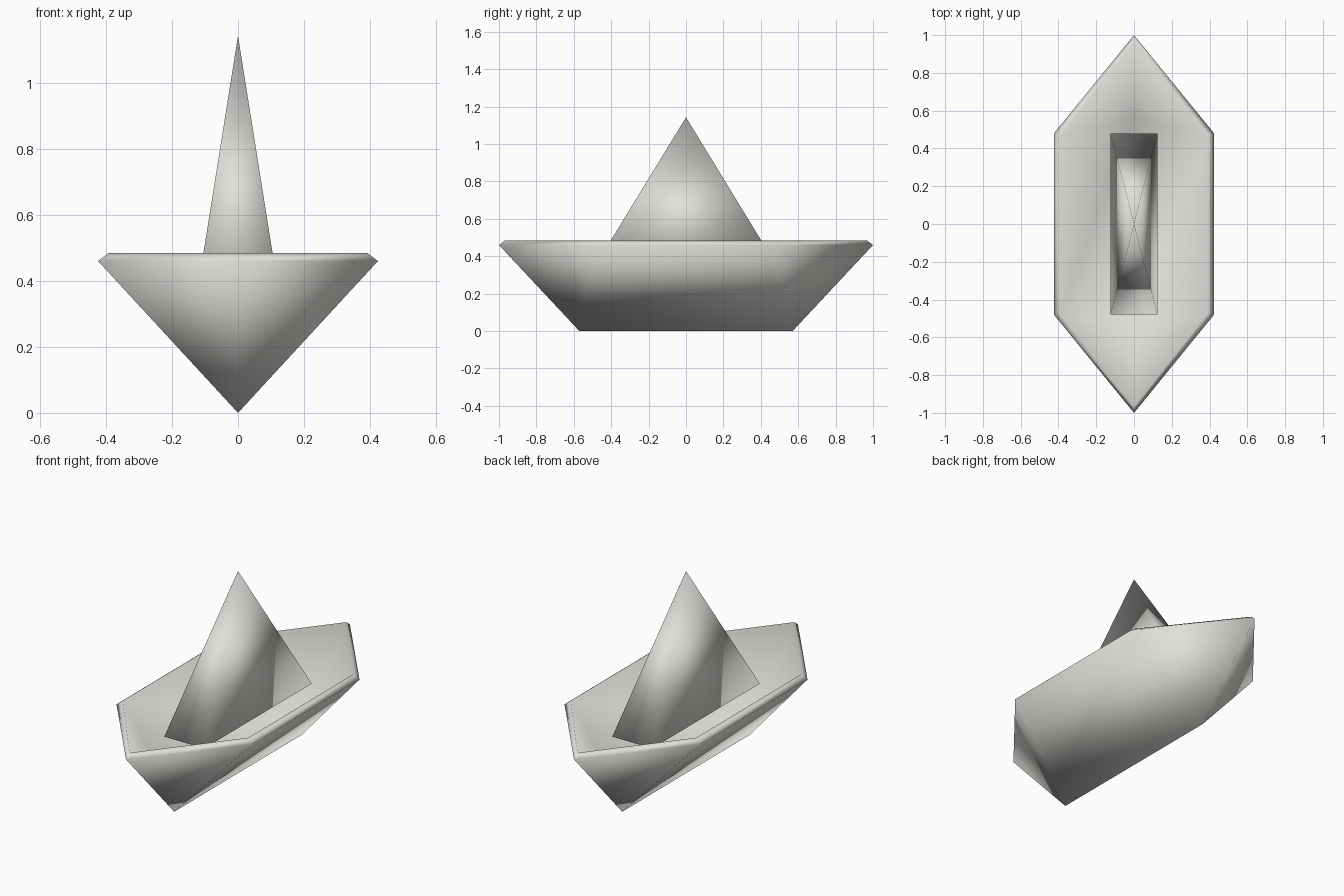
import bpy
import bmesh

cube = bpy.data.objects.get("Cube")
if cube:
    bpy.data.objects.remove(cube, do_unlink=True)

# Paper colour
paper = bpy.data.materials.new("pale_paper")
paper.use_nodes = True
colour = (0.75, 0.75, 0.71, 1.0)
paper.diffuse_color = colour
paper.node_tree.nodes["Principled BSDF"].inputs["Base Color"].default_value = colour


def finish(name, bm):
    """Turn a closed bmesh into a smooth, paper-coloured object."""
    bmesh.ops.recalc_face_normals(bm, faces=bm.faces)
    mesh = bpy.data.meshes.new(name)
    for face in bm.faces:
        face.smooth = True
    bm.to_mesh(mesh)
    bm.free()
    mesh.materials.append(paper)
    obj = bpy.data.objects.new(name, mesh)
    bpy.context.collection.objects.link(obj)


def hexagon(bm, half_width, shoulder, half_length, z):
    """Boat outline, counter-clockwise from the bow."""
    outline = [(0, -half_length), (half_width, -shoulder), (half_width, shoulder),
               (0, half_length), (-half_width, shoulder), (-half_width, -shoulder)]
    return [bm.verts.new((x, y, z)) for x, y in outline]


def folded_shell(bm, outline, keel_half_length, z):
    """Join an outline to a keel line with two long sides and pointed ends."""
    keel = [bm.verts.new((0, y, z)) for y in (-keel_half_length, keel_half_length)]
    for end in (0, 1):
        ring = [outline[(k + 3 * end) % 6] for k in range(6)]
        near, far = keel[end], keel[1 - end]
        bm.faces.new((near, ring[1], ring[0]))
        bm.faces.new((near, ring[0], ring[5]))
        bm.faces.new((near, far, ring[2], ring[1]))


# Hull: thin folded sheet with an outer side, a narrow rim and an inner side
bm = bmesh.new()
outer = hexagon(bm, 0.424, 0.48, 1.0, 0.46)
rim = hexagon(bm, 0.392, 0.47, 0.967, 0.485)
for i in range(6):
    j = (i + 1) % 6
    bm.faces.new((outer[i], outer[j], rim[j], rim[i]))
folded_shell(bm, outer, 0.57, 0)
folded_shell(bm, rim, 0.557, 0.045)
finish("hull", bm)

# Sail: tall narrow closed pyramid standing in the hull
bm = bmesh.new()
foot = [bm.verts.new((x, y, 0.357))
        for x, y in ((0.125, -0.48), (0.125, 0.48), (-0.125, 0.48), (-0.125, -0.48))]
peak = bm.verts.new((0, 0, 1.143))
for i in range(4):
    bm.faces.new((foot[i], foot[(i + 1) % 4], peak))
bm.faces.new(foot[::-1])
finish("sail", bm)
